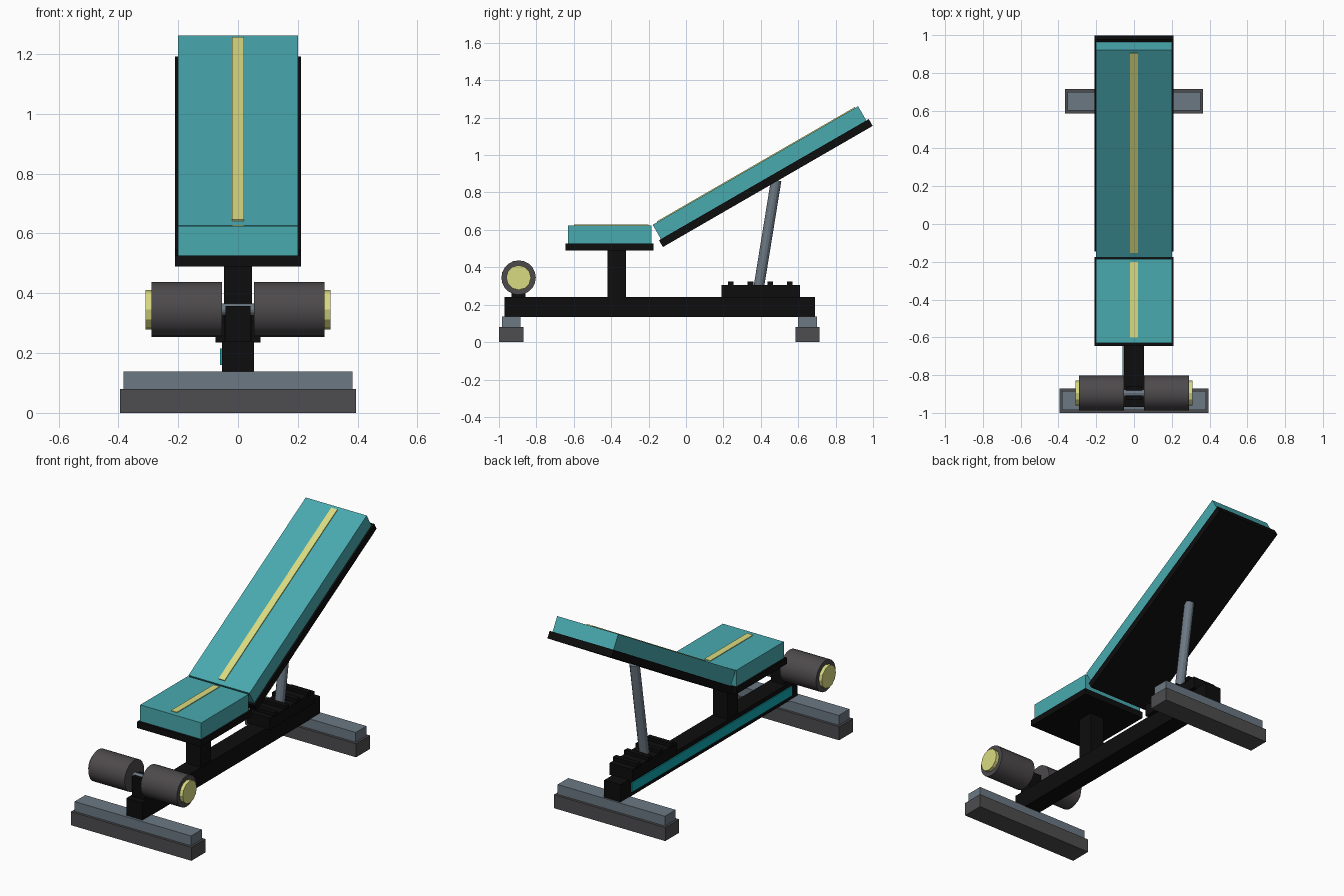
import bpy, math
from mathutils import Vector, Matrix

if "Cube" in bpy.data.objects:
    bpy.data.objects.remove(bpy.data.objects["Cube"])


def mat(name, r, g, b):
    m = bpy.data.materials.new(name)
    m.diffuse_color = (r, g, b, 1)
    m.use_nodes = True
    m.node_tree.nodes["Principled BSDF"].inputs["Base Color"].default_value = m.diffuse_color
    return m


TEAL = mat("teal vinyl", 0.065, 0.40, 0.43)
ACCENT = mat("bright teal trim", 0.005, 0.40, 0.44)
YELLOW = mat("pale yellow", 0.70, 0.71, 0.22)
BLACK = mat("black frame", 0.004, 0.004, 0.004)
STEEL = mat("blue grey steel", 0.15, 0.19, 0.23)
RUBBER = mat("dark rubber", 0.075, 0.075, 0.08)
FOAM = mat("dark foam", 0.075, 0.068, 0.073)


def box(name, x, y, z, m, frame=None):
    """Box from (min, max) ranges, optionally placed in a tilted frame."""
    bpy.ops.mesh.primitive_cube_add(size=1)
    o = bpy.context.object
    o.name = name
    r = (x, y, z)
    fit = Matrix.Translation([(a + b) / 2 for a, b in r]) @ Matrix.Diagonal([b - a for a, b in r] + [1])
    o.data.transform((frame or Matrix()) @ fit)
    o.data.materials.append(m)
    return o


def rod(name, a, b, radius, m, sides, smooth=False):
    """Cylinder between two points."""
    a, b = Vector(a), Vector(b)
    d = b - a
    bpy.ops.mesh.primitive_cylinder_add(vertices=sides, radius=radius, depth=d.length)
    o = bpy.context.object
    o.name = name
    o.data.transform(Matrix.Translation((a + b) / 2) @ d.to_track_quat('Z', 'Y').to_matrix().to_4x4())
    o.data.materials.append(m)
    if smooth:
        bpy.ops.object.shade_smooth_by_angle(angle=math.radians(35))
    return o


# Cross feet: rubber base with a steel bar on top
for name, y, w in (("front", -0.935, 0.395), ("rear", 0.65, 0.365)):
    box(name + "_foot_base", (-w, w), (y - 0.065, y + 0.065), (0, 0.08), RUBBER)
    box(name + "_foot_bar", (-w + 0.013, w - 0.013), (y - 0.05, y + 0.05), (0.08, 0.138), STEEL)

# Spine beam with a trim strip on its left side
box("spine_beam", (-0.053, 0.053), (-0.97, 0.69), (0.135, 0.24), BLACK)
box("beam_trim", (-0.06, -0.052), (-0.91, 0.59), (0.16, 0.215), ACCENT)

# Seat
box("seat_post", (-0.047, 0.047), (-0.42, -0.32), (0.23, 0.50), BLACK)
box("seat_plate", (-0.21, 0.21), (-0.645, -0.175), (0.49, 0.527), BLACK)
box("seat_cushion", (-0.2, 0.2), (-0.63, -0.185), (0.527, 0.624), TEAL)
box("seat_stripe", (-0.02, 0.02), (-0.60, -0.20), (0.622, 0.628), YELLOW)

# Backrest, tilted 30 degrees about its lower front edge
tilt = Matrix.Translation((0, -0.178, 0.627)) @ Matrix.Rotation(math.radians(30), 4, 'X')
box("back_plate", (-0.21, 0.21), (-0.012, 1.283), (-0.13, -0.088), BLACK, tilt)
box("back_cushion", (-0.2, 0.2), (0, 1.268), (-0.088, 0), TEAL, tilt)
box("back_stripe", (-0.02, 0.02), (0.03, 1.25), (-0.002, 0.005), YELLOW, tilt)

# Support strut and toothed adjuster
rod("back_strut", (0, 0.387, 0.28), (0, 0.482, 0.865), 0.028, STEEL, 12)
box("adjuster_block", (-0.075, 0.075), (0.19, 0.61), (0.235, 0.305), BLACK)
for i in range(4):
    y = 0.24 + i * 0.105
    box(f"adjuster_tooth_{i + 1}", (-0.08, 0.08), (y - 0.015, y + 0.015), (0.30, 0.325), BLACK)

# Leg rollers on an axle
AY, AZ = -0.895, 0.345
box("roller_bracket", (-0.042, 0.042), (AY - 0.037, AY + 0.037), (0.235, 0.358), BLACK)
rod("roller_axle", (-0.295, AY, AZ), (0.295, AY, AZ), 0.02, STEEL, 12)
for side, s in (("left", -1), ("right", 1)):
    rod(side + "_roller", (s * 0.053, AY, AZ), (s * 0.29, AY, AZ), 0.092, FOAM, 20, True)
    rod(side + "_roller_cap", (s * 0.285, AY, AZ), (s * 0.31, AY, AZ), 0.066, YELLOW, 12)
